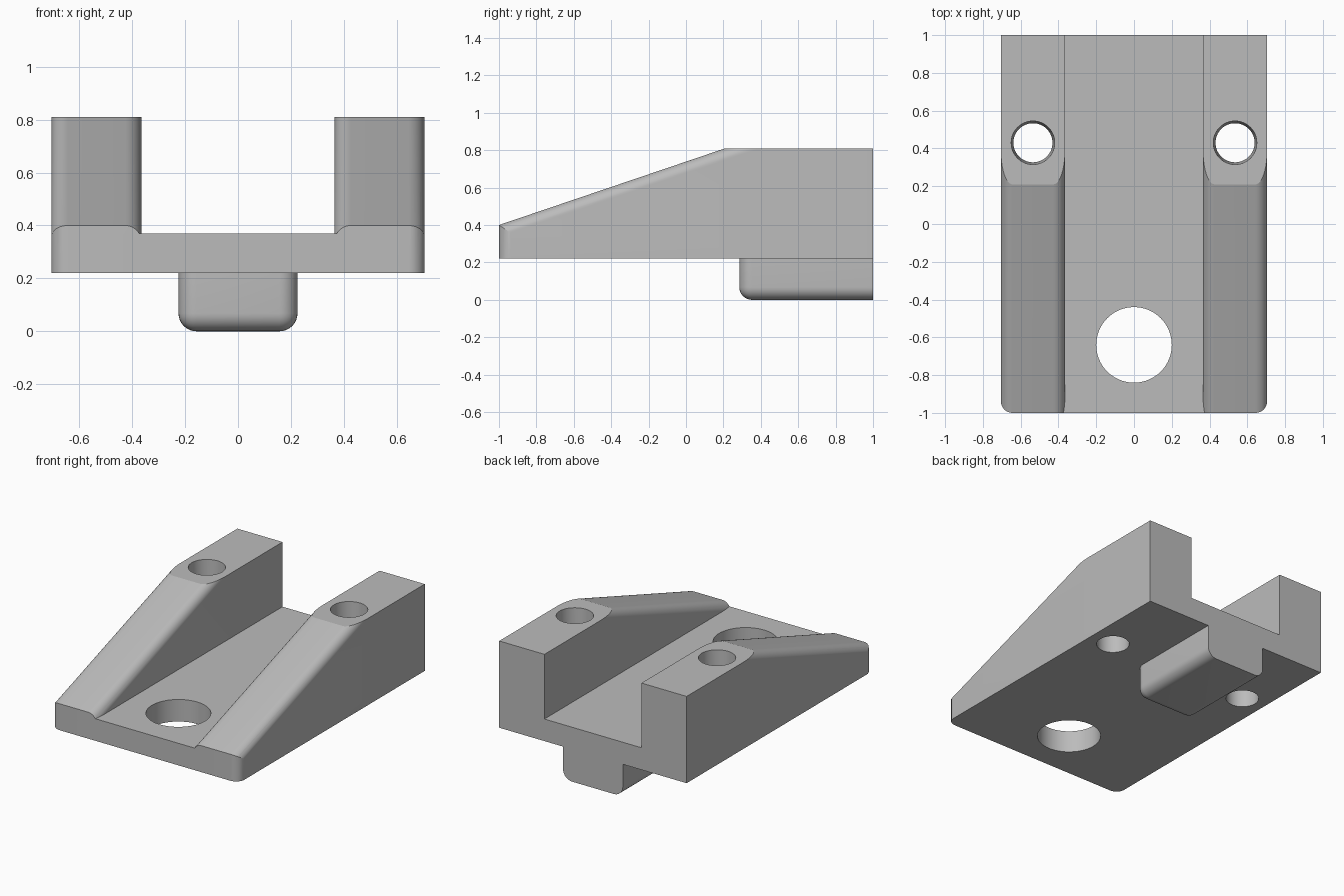
import bpy, bmesh, math
from mathutils import Vector, Matrix

cube = bpy.data.objects.get("Cube")
if cube:
    bpy.data.objects.remove(cube, do_unlink=True)

HALF_W, INNER, BASE, FLOOR, TOP = 0.705, 0.365, 0.22, 0.37, 0.81
SLOPE, FRONT_Z, FILLET = 0.339, 0.40, 0.062

grey = bpy.data.materials.new("light grey")
grey.use_nodes = True
grey.diffuse_color = (0.5, 0.5, 0.5, 1)
grey.node_tree.nodes["Principled BSDF"].inputs["Base Color"].default_value = (0.5, 0.5, 0.5, 1)


def make(name, bm):
    bmesh.ops.recalc_face_normals(bm, faces=bm.faces[:])
    mesh = bpy.data.meshes.new(name)
    bm.to_mesh(mesh)
    bm.free()
    mesh.materials.append(grey)
    obj = bpy.data.objects.new(name, mesh)
    bpy.context.collection.objects.link(obj)
    return obj


def box(name, lo, hi, rounded=None, radius=FILLET):
    """Box between two corners; edges chosen by the rule are rounded."""
    lo, hi = Vector(lo), Vector(hi)
    bm = bmesh.new()
    bmesh.ops.create_cube(bm, size=1)
    for v in bm.verts:
        v.co = (lo + hi) / 2 + v.co * (hi - lo)
    if rounded:
        edges = [e for e in bm.edges if rounded((e.verts[0].co + e.verts[1].co) / 2, lo, hi)]
        bmesh.ops.bevel(bm, geom=edges, offset=radius, offset_type='OFFSET',
                        segments=8, profile=0.5, affect='EDGES')
    return make(name, bm)


def bore(name, x, y, r_low, r_high, z_low, z_high):
    bm = bmesh.new()
    bmesh.ops.create_cone(bm, cap_ends=True, segments=64, radius1=r_low, radius2=r_high,
                          depth=z_high - z_low,
                          matrix=Matrix.Translation((x, y, (z_low + z_high) / 2)))
    return make(name, bm)


def slope_cutter(name, side):
    """Everything above a sloping rail top with rounded long edges."""
    steps = [i * math.pi / 20 for i in range(11)]
    inner = [(INNER + FILLET * (1 - math.cos(a)), FILLET * (math.sin(a) - 1)) for a in steps]
    outer = [(HALF_W + INNER - x, d) for x, d in reversed(inner)]
    profile = [(INNER - 0.03, 1), (INNER - 0.03, -FILLET)] + inner + outer
    profile += [(HALF_W + 0.03, -FILLET), (HALF_W + 0.03, 1)]
    bm = bmesh.new()
    rings = [[bm.verts.new((side * x, y, FRONT_Z + d + SLOPE * (y + 1))) for x, d in profile]
             for y in (-1.2, 1.2)]
    bm.faces.new(rings[0])
    bm.faces.new(rings[1])
    for i in range(len(profile)):
        j = (i + 1) % len(profile)
        bm.faces.new((rings[0][i], rings[0][j], rings[1][j], rings[1][i]))
    return make(name, bm)


def combine(target, tool, operation):
    mod = target.modifiers.new(operation.lower(), 'BOOLEAN')
    mod.operation, mod.solver, mod.object = operation, 'EXACT', tool
    bpy.context.view_layer.objects.active = target
    bpy.ops.object.modifier_apply(modifier=mod.name)
    bpy.data.objects.remove(tool, do_unlink=True)


# Rails: block with rounded front corners, split by the channel, tops sloped
body = box("bracket_body", (-HALF_W, -1, BASE), (HALF_W, 1, TOP),
           lambda c, lo, hi: abs(c.y - lo.y) < 1e-4 and abs(c.x) > 0.5)
combine(body, box("channel_cutter", (-INNER, -1.2, 0), (INNER, 1.2, 1)), 'DIFFERENCE')
for side in (-1, 1):
    combine(body, slope_cutter("slope_cutter", side), 'DIFFERENCE')

# Channel floor
combine(body, box("channel_floor", (-INNER - FILLET, -1, BASE),
                  (INNER + FILLET, 1, FLOOR)), 'UNION')

# Locating tab underneath, rounded at the front, sides and bottom
combine(body, box("locating_tab", (-0.225, 0.285, 0), (0.225, 1, 0.3),
                  lambda c, lo, hi: c.z < hi.z - 0.01 and c.y < hi.y - 0.01,
                  0.068), 'UNION')

# Large front hole and two tapered rail holes
combine(body, bore("front_hole_cutter", 0, -0.64, 0.2, 0.2, 0.1, 0.6), 'DIFFERENCE')
for side in (-1, 1):
    combine(body, bore("rail_hole_cutter", side * 0.535, 0.43, 0.101, 0.117, 0.1, 0.9),
            'DIFFERENCE')

# Smooth fillets and holes, sharp corners
bpy.ops.object.select_all(action='DESELECT')
body.select_set(True)
bpy.context.view_layer.objects.active = body
bpy.ops.object.shade_smooth_by_angle(angle=math.radians(15))
